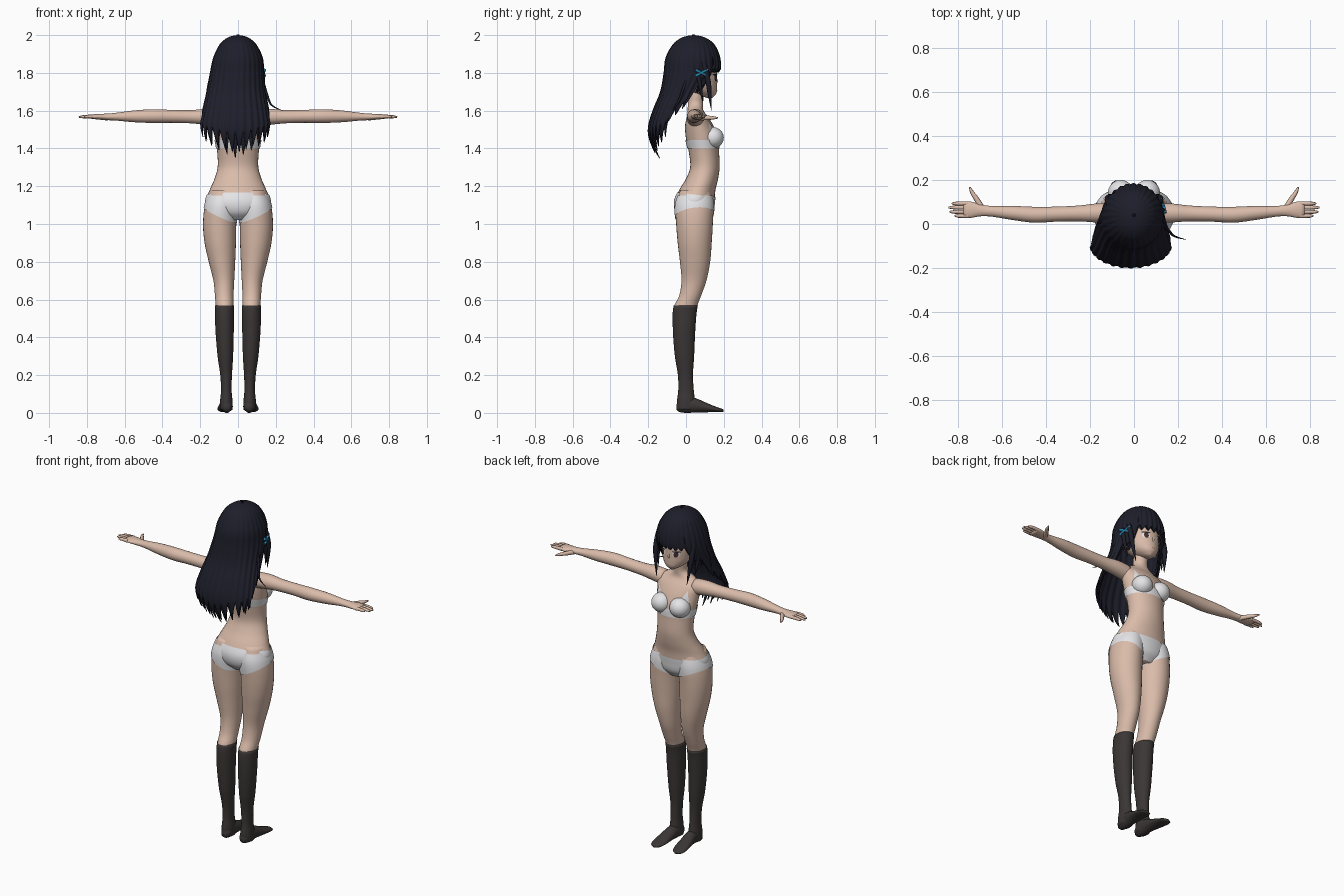
import bpy, bmesh, math
from math import sin, cos, pi, sqrt

if "Cube" in bpy.data.objects:
    bpy.data.objects.remove(bpy.data.objects["Cube"], do_unlink=True)


def material(name, *rgb):
    m = bpy.data.materials.new(name)
    m.use_nodes = True
    m.diffuse_color = (*rgb, 1)
    m.node_tree.nodes["Principled BSDF"].inputs["Base Color"].default_value = (*rgb, 1)
    return m


SKIN = material("skin", .70, .50, .40)
CLOTH = material("white cloth", .78, .78, .8)
HAIR = material("dark hair", .013, .013, .024)
SOCK = material("sock", .045, .037, .037)
BLUE = material("blue clip", .02, .25, .45)
IRIS = material("dark iris", .06, .025, .025)
LIP = material("lip", .5, .22, .2)


def sample(rows, t):
    """Smoothly interpolate section rows (t, centre, centre, radius, radius)."""
    t = min(max(t, rows[0][0]), rows[-1][0])
    i = next(k for k in range(len(rows) - 1) if t <= rows[k + 1][0])
    a, b = rows[i], rows[i + 1]
    p, q = rows[max(i - 1, 0)], rows[min(i + 2, len(rows) - 1)]
    h = b[0] - a[0]
    s = (t - a[0]) / h
    out = []
    for k in range(1, len(a)):
        ma = (b[k] - p[k]) / (b[0] - p[0]) * h
        mb = (q[k] - a[k]) / (q[0] - a[0]) * h
        d = b[k] - a[k]
        out.append(a[k] + s * (ma + s * (3 * d - 2 * ma - mb + s * (ma + mb - 2 * d))))
    return out


def point(rows, axis, t, a, off=0):
    c1, c2, r1, r2 = sample(rows, t)
    u, v = c1 + (r1 + off) * sin(a), c2 + (r2 + off) * cos(a)
    return {"x": (t, u, v), "y": (u, t, v), "z": (u, v, t)}[axis]


def surface(name, mat, f, nu, nv, closed=False, caps=False, mirror=False, thick=0):
    """Grid of f(u, v); u runs around, v runs along."""
    bm = bmesh.new()
    cols = nu if closed else nu + 1
    g = [[bm.verts.new(f(i / nu, j / nv)) for i in range(cols)] for j in range(nv + 1)]
    for j in range(nv):
        for i in range(nu):
            k = (i + 1) % cols
            bm.faces.new((g[j][i], g[j][k], g[j + 1][k], g[j + 1][i]))
    if caps:
        bm.faces.new(g[0])
        bm.faces.new(g[-1])
        bmesh.ops.recalc_face_normals(bm, faces=bm.faces[:])
    for face in bm.faces:
        face.smooth = True
    me = bpy.data.meshes.new(name)
    bm.to_mesh(me)
    bm.free()
    me.materials.append(mat)
    ob = bpy.data.objects.new(name, me)
    bpy.context.collection.objects.link(ob)
    if thick:
        ob.modifiers.new("thickness", "SOLIDIFY").thickness = thick
    if mirror:
        ob.modifiers.new("mirror", "MIRROR")
    return ob


def loft(name, mat, rows, axis, t0, t1, off=0, nv=40, mirror=False):
    surface(name, mat, lambda u, v: point(rows, axis, t0 + (t1 - t0) * v, u * 2 * pi, off),
            32, nv, True, True, mirror)


def shell(name, mat, rows, top, bottom, off, a0=-pi, a1=pi, nu=96, nv=14, mirror=False, thick=0):
    """Layer over a vertical loft, between two height rules of the angle."""
    def f(u, v):
        a = a0 + (a1 - a0) * u
        return point(rows, "z", top(a) + (bottom(a) - top(a)) * v, a, off)
    surface(name, mat, f, nu, nv, a1 - a0 > 6.28, False, mirror, thick)


def strand(name, mat, pts, mirror=False):
    """Round tapered tube through (x, y, z, radius) points."""
    cu = bpy.data.curves.new(name, "CURVE")
    cu.dimensions, cu.bevel_depth, cu.bevel_resolution = "3D", 1, 2
    cu.use_fill_caps, cu.resolution_u = True, 5
    for side in ((1, -1) if mirror else (1,)):
        sp = cu.splines.new("NURBS")
        sp.points.add(len(pts) - 1)
        sp.use_endpoint_u, sp.order_u, sp.use_smooth = True, 3, True
        for p, (x, y, z, r) in zip(sp.points, pts):
            p.co, p.radius = (x * side, y, z, 1), r
    cu.materials.append(mat)
    bpy.context.collection.objects.link(bpy.data.objects.new(name, cu))


def ball(name, mat, centre, size, mirror=False):
    x, y, z = centre
    def f(u, v):
        s = sin(pi * (.02 + .96 * v))
        return (x + size[0] * s * sin(2 * pi * u), y + size[1] * s * cos(2 * pi * u),
                z + size[2] * cos(pi * (.02 + .96 * v)))
    surface(name, mat, f, 28, 18, True, True, mirror)


# Section tables
TORSO = [(1.02, 0, .05, .07, .06), (1.06, 0, .045, .14, .095), (1.12, 0, .045, .17, .105),
         (1.18, 0, .06, .15, .096), (1.24, 0, .085, .124, .085), (1.3, 0, .1, .108, .078),
         (1.38, 0, .095, .11, .08), (1.45, 0, .085, .121, .085), (1.52, 0, .07, .13, .075),
         (1.57, 0, .06, .135, .055), (1.6, 0, .05, .1, .042), (1.63, 0, .05, .046, .04),
         (1.68, 0, .055, .04, .04), (1.75, 0, .07, .038, .04)]
LEG = [(.015, .062, 0, .03, .045), (.06, .062, 0, .03, .045), (.12, .062, 0, .025, .038),
       (.2, .063, -.003, .028, .037), (.3, .067, -.008, .038, .048), (.45, .071, -.01, .046, .057),
       (.56, .071, -.003, .047, .061), (.62, .073, .022, .049, .058), (.7, .075, .042, .055, .066),
       (.8, .085, .048, .07, .08), (.9, .094, .046, .083, .09), (1, .097, .045, .088, .097),
       (1.1, .09, .045, .085, .1), (1.18, .08, .05, .065, .08)]
FOOT = [(-.05, .06, .03, .012, .015), (-.035, .06, .035, .026, .03), (0, .06, .042, .031, .042),
        (.05, .062, .04, .034, .038), (.1, .066, .03, .038, .027), (.15, .07, .02, .039, .016),
        (.185, .072, .014, .03, .01), (.198, .072, .012, .012, .006)]
ARM = [(.1, .05, 1.56, .045, .045), (.17, .05, 1.567, .043, .042), (.25, .048, 1.568, .036, .035),
       (.35, .045, 1.57, .034, .034), (.45, .042, 1.571, .036, .036), (.55, .05, 1.57, .032, .031),
       (.65, .058, 1.568, .024, .02), (.7, .062, 1.567, .027, .017), (.74, .065, 1.568, .037, .015),
       (.775, .065, 1.568, .036, .011)]
HEAD = [(1.668, 0, .125, .012, .015), (1.69, 0, .1, .05, .06), (1.72, 0, .08, .076, .084),
        (1.76, 0, .06, .092, .104), (1.8, 0, .055, .1, .108), (1.86, 0, .05, .105, .11),
        (1.92, 0, .05, .09, .1), (1.97, 0, .05, .04, .05)]
MANE = [(1.33, -.01, -.08, .15, .06), (1.4, -.012, -.09, .172, .09), (1.5, -.015, -.09, .19, .11),
        (1.6, -.012, -.06, .175, .115), (1.7, -.01, -.01, .155, .125), (1.8, -.005, .03, .142, .147),
        (1.88, 0, .036, .13, .143), (1.95, 0, .04, .097, .11), (1.98, 0, .04, .066, .075),
        (1.995, 0, .04, .034, .038), (2, 0, .04, .004, .004)]

# Body
loft("torso", SKIN, TORSO, "z", 1.75, 1.02, nv=60)
loft("legs", SKIN, LEG, "z", 1.18, .55, mirror=True)
loft("socks", SOCK, LEG, "z", .568, .015, .003, mirror=True)
loft("feet", SOCK, FOOT, "y", -.05, .198, nv=24, mirror=True)
loft("arms", SKIN, ARM, "x", .1, .775, mirror=True)
for finger, y, tip in (("index", .093, .828), ("middle", .075, .843),
                       ("ring", .055, .838), ("little", .037, .815)):
    strand(finger + "_fingers", SKIN, [(.755, y, 1.568, .01), (.79, y, 1.57, .0095),
                                       (tip - .01, y, 1.567, .008), (tip, y, 1.566, .003)], True)
strand("thumbs", SKIN, [(.69, .07, 1.562, .014), (.715, .115, 1.562, .012),
                        (.738, .145, 1.562, .009), (.746, .168, 1.562, .004)], True)

# Underwear
shell("briefs_top", CLOTH, TORSO, lambda a: 1.155 - .012 * cos(a), lambda a: 1.02, .004)
shell("briefs_legs", CLOTH, LEG, lambda a: 1.15,
      lambda a: 1.047 + .04 * sin(a) + .012 * cos(a), .004, mirror=True)
shell("bra_band", CLOTH, TORSO,
      lambda a: 1.445 + .11 * max(0, 1 - abs(abs(a) - .72) / .4), lambda a: 1.4, .004)
ball("bra_cups", CLOTH, (.06, .142, 1.457), (.058, .058, .056), True)

# Head and face
loft("head", SKIN, HEAD, "z", 1.97, 1.668)
ball("ears", SKIN, (.102, .05, 1.765), (.012, .022, .034), True)
strand("nose", SKIN, [(0, .155, 1.775, .005), (0, .167, 1.755, .008), (0, .158, 1.745, .005)])


def patch(name, mat, a0, z0, wa, hz, off, mirror=False):
    """Lens-shaped plate on the face."""
    def h(a):
        return hz * sqrt(max(.01, 1 - ((a - a0) / wa) ** 2))
    shell(name, mat, HEAD, lambda a: z0 + h(a), lambda a: z0 - h(a), off,
          a0 - wa, a0 + wa, 16, 4, mirror)


patch("eye_whites", CLOTH, .46, 1.773, .23, .016, .002, True)
patch("irises", IRIS, .45, 1.773, .13, .017, .004, True)
patch("lashes", HAIR, .47, 1.79, .25, .004, .005, True)
patch("mouth", LIP, 0, 1.704, .16, .003, .002)


# Hair: pointed layers with a fringe in front
def tips(teeth, phase, drop):
    def bottom(a):
        d = abs(a)
        notch = 1 - abs(((a / (2 * pi) * teeth + phase) % 1) * 2 - 1)
        if d < .75:
            return 1.825 - .025 * notch
        if d < 1.15:
            return 1.74 - .05 * notch
        if d < 1.75:
            return 1.68 - .15 * (d - 1.15) - .06 * notch
        k = (d - 1.75) / (pi - 1.75)
        return 1.55 - .06 * k - drop - (.08 + .05 * k) * notch
    return bottom


for name, teeth, phase, drop, off in (("outer_hair", 28, 0, 0, 0), ("inner_hair", 22, .4, .02, -.012)):
    bottom = tips(teeth, phase, drop)

    def mane(u, v):
        a = (2 * u - 1) * pi
        t = 2 - (2 - bottom(a)) * v ** 1.7
        return point(MANE, "z", t, a, off + .003 * v * cos(a * teeth + phase))
    surface(name, HAIR, mane, 264, 36, True, thick=.004)

strand("front_locks", HAIR, [(.115, .09, 1.86, .012), (.122, .115, 1.78, .016),
                             (.112, .125, 1.69, .012), (.1, .135, 1.6, .001)], True)
strand("ear_locks", HAIR, [(.13, .06, 1.82, .012), (.135, .075, 1.73, .013),
                           (.12, .09, 1.64, .001)], True)
strand("stray_lock_left", HAIR, [(.13, 0, 1.76, .008), (.16, -.03, 1.66, .006),
                                 (.18, -.06, 1.62, .005), (.235, -.07, 1.6, .001)])
strand("stray_lock_right", HAIR, [(-.13, .02, 1.82, .006), (-.165, 0, 1.75, .004),
                                  (-.17, 0, 1.65, .001)])

# Crossed hair clip
for tilt in (1, -1):
    strand("hair_clip_bar", BLUE, [(.141, .05, 1.8 - .016 * tilt, .008), (.138, .082, 1.8, .005),
                                   (.12, .115, 1.8 + .018 * tilt, .008)])
